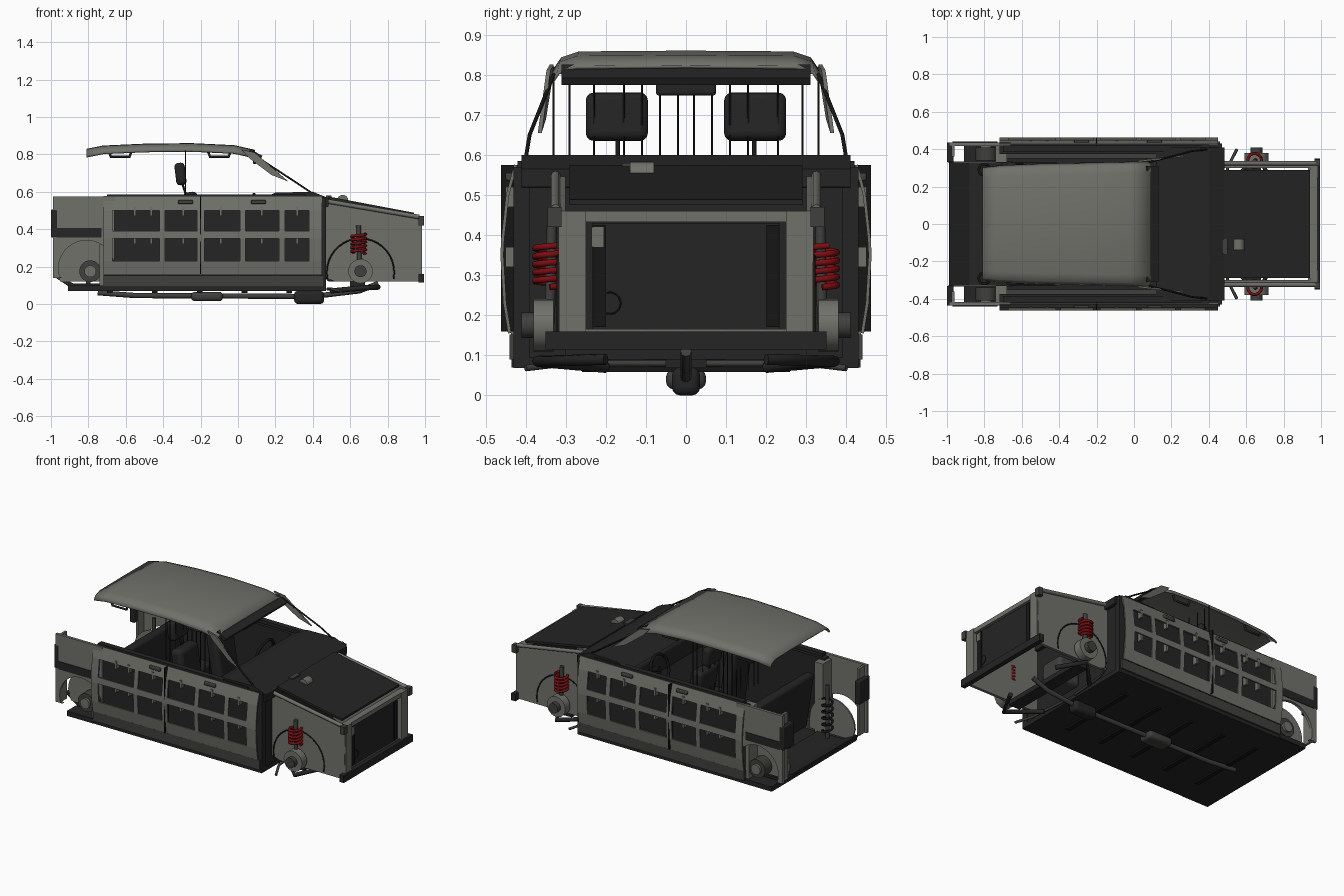
import bpy, bmesh, math
from mathutils import Vector

if "Cube" in bpy.data.objects:
    bpy.data.objects.remove(bpy.data.objects["Cube"], do_unlink=True)

def material(name, c):
    m = bpy.data.materials.new(name)
    m.diffuse_color = (*c, 1)
    m.use_nodes = True
    b = m.node_tree.nodes["Principled BSDF"]
    b.inputs["Base Color"].default_value = (*c, 1)
    b.inputs["Roughness"].default_value = 0.7
    return m

GREY = material("body grey", (0.165, 0.165, 0.147))
MID = material("sill grey", (0.05, 0.05, 0.047))
DARK = material("dark trim", (0.018, 0.018, 0.018))
BLACK = material("black rubber", (0.008, 0.008, 0.008))
RED = material("spring red", (0.2, 0.004, 0.006))

def finish(name, bm, mat, thick=0, bevel=0, smooth=False):
    bmesh.ops.recalc_face_normals(bm, faces=bm.faces)
    me = bpy.data.meshes.new(name)
    bm.to_mesh(me)
    bm.free()
    ob = bpy.data.objects.new(name, me)
    bpy.context.collection.objects.link(ob)
    me.materials.append(mat)
    if thick:
        mod = ob.modifiers.new("thickness", 'SOLIDIFY')
        mod.thickness, mod.offset = thick, 0
    if bevel:
        mod = ob.modifiers.new("bevel", 'BEVEL')
        mod.width, mod.segments = bevel, 3
    if smooth:
        bpy.ops.object.select_all(action='DESELECT')
        ob.select_set(True)
        bpy.context.view_layer.objects.active = ob
        bpy.ops.object.shade_smooth_by_angle(angle=0.7)
    return ob

def box(name, x, y, z, mat, bevel=0, tilt=0):
    bm = bmesh.new()
    bmesh.ops.create_cube(bm, size=1)
    for v in bm.verts:
        v.co = Vector([v.co[i] * (r[1] - r[0]) for i, r in enumerate((x, y, z))])
    ob = finish(name, bm, mat, 0, bevel, bevel > 0)
    ob.location = [(r[0] + r[1]) / 2 for r in (x, y, z)]
    ob.rotation_euler.y = tilt
    return ob

def prism(name, pts, y0, y1, mat, bevel=0):
    """Side profile of x, z points extruded across y."""
    bm = bmesh.new()
    f = bm.faces.new([bm.verts.new((x, y0, z)) for x, z in pts])
    r = bmesh.ops.extrude_face_region(bm, geom=[f])
    for v in r["geom"]:
        if isinstance(v, bmesh.types.BMVert):
            v.co.y = y1
    return finish(name, bm, mat, 0, bevel)

def tube(name, pts, r, mat, cyclic=False):
    cu = bpy.data.curves.new(name, 'CURVE')
    cu.dimensions, cu.bevel_depth, cu.bevel_resolution = '3D', r, 2
    cu.use_fill_caps = True
    sp = cu.splines.new('POLY')
    sp.points.add(len(pts) - 1)
    for p, c in zip(sp.points, pts):
        p.co = (*c, 1)
    sp.use_cyclic_u = cyclic
    cu.materials.append(mat)
    ob = bpy.data.objects.new(name, cu)
    bpy.context.collection.objects.link(ob)
    return ob

def disc(name, x, z, y0, y1, r, mat):
    bm = bmesh.new()
    bmesh.ops.create_cone(bm, cap_ends=True, segments=24, radius1=r, radius2=r, depth=abs(y1 - y0))
    ob = finish(name, bm, mat, smooth=True)
    ob.location, ob.rotation_euler.x = (x, (y0 + y1) / 2, z), math.pi / 2
    return ob

def arc(cx, cz, r, a0, a1, n=20):
    return [(cx + r * math.cos(a0 + (a1 - a0) * i / n), cz + r * math.sin(a0 + (a1 - a0) * i / n))
            for i in range(n + 1)]

def spring(name, x, y, z0, z1, r, wire, mat):
    n = 72
    return tube(name, [(x + r * math.cos(i * math.pi / 7), y + r * math.sin(i * math.pi / 7),
                        z0 + (z1 - z0) * i / n) for i in range(n)], wire, mat)

# Door skin: bowed grid with the window-like openings removed
XS = [-0.72, -0.67, -0.42, -0.39, -0.22, -0.18, 0.01, 0.04, 0.22, 0.25, 0.38, 0.45]
ZS = {0.155: 0.44, 0.23: 0.452, 0.35: 0.459, 0.39: 0.457, 0.5: 0.445, 0.575: 0.425}
def door_skin(name, s):
    bm = bmesh.new()
    rows = [[bm.verts.new((x, s * y, z)) for x in XS] for z, y in ZS.items()]
    for j in range(len(rows) - 1):
        for i in range(len(XS) - 1):
            if j in (1, 3) and i % 2 == 1 and i < 10:
                continue
            bm.faces.new((rows[j][i], rows[j][i + 1], rows[j + 1][i + 1], rows[j + 1][i]))
    finish(name, bm, GREY, 0.008)

# Roof: lengthwise curve with edges dropping toward the sides
bm = bmesh.new()
rows = []
for x, z, w in ((-0.81, 0.825, 0.30), (-0.72, 0.843, 0.31), (-0.5, 0.853, 0.32), (-0.25, 0.856, 0.325),
                (-0.02, 0.845, 0.33), (0.09, 0.82, 0.335)):
    rows.append([bm.verts.new((x, w * t, z - d)) for t, d in
                 ((-1, 0.04), (-0.95, 0.016), (-0.82, 0.002), (0, 0), (0.82, 0.002), (0.95, 0.016), (1, 0.04))])
for a, b in zip(rows, rows[1:]):
    for i in range(6):
        bm.faces.new((a[i], a[i + 1], b[i + 1], b[i]))
finish("roof", bm, GREY, 0.008, smooth=True)
box("roof_front_rail", (0.06, 0.13), (-0.31, 0.31), (0.79, 0.81), DARK, tilt=0.5)
box("rear_view_mirror", (0.08, 0.1), (-0.075, 0.075), (0.748, 0.79), DARK, 0.008)

# Floor and underside
prism("floor", [(-0.91, 0.068), (0.47, 0.068), (0.47, 0.095), (-0.91, 0.095)], -0.43, 0.43, DARK)
prism("trunk_floor", [(-0.99, 0.15), (-0.9, 0.09), (-0.7, 0.09), (-0.7, 0.11), (-0.88, 0.11), (-0.99, 0.165)],
      -0.33, 0.33, DARK)
box("center_tunnel", (-0.7, 0.45), (-0.06, 0.06), (0.09, 0.2), DARK)
box("muffler", (-0.25, -0.08), (-0.05, 0.05), (0.015, 0.065), MID, 0.02)
box("front_muffler", (0.3, 0.46), (-0.035, 0.035), (0.0, 0.07), DARK, 0.02)
tube("exhaust_pipe", [(-0.75, 0, 0.06), (-0.55, 0, 0.045), (0.4, 0, 0.04), (0.65, 0, 0.07), (0.75, 0, 0.11)],
     0.014, MID)
for i in range(5):
    box("floor_rib", (-0.7 + i * 0.24, -0.67 + i * 0.24), (-0.26, 0.26), (0.058, 0.07), BLACK)

# Cowl, dashboard and firewall
prism("cowl", [(0.12, 0.56), (0.2, 0.595), (0.4, 0.6), (0.485, 0.565), (0.485, 0.52), (0.2, 0.5)], -0.41, 0.41, DARK)
box("dashboard", (0.12, 0.28), (-0.37, 0.37), (0.42, 0.55), DARK, 0.02)
box("firewall", (0.44, 0.465), (-0.42, 0.42), (0.09, 0.56), DARK)
box("cowl_vent", (0.47, 0.5), (-0.16, -0.08), (0.56, 0.58), MID)

# Engine bay: hood, radiator and front frame
prism("hood", [(0.48, 0.575), (0.94, 0.488), (0.94, 0.475), (0.48, 0.56)], -0.29, 0.29, DARK)
disc("hood_dent", 0.56, 0.553, -0.14, -0.08, 0.03, GREY)
box("radiator", (0.94, 0.965), (-0.235, 0.235), (0.165, 0.43), DARK)
box("radiator_top_frame", (0.94, 0.98), (-0.31, 0.31), (0.432, 0.46), GREY)
box("radiator_bottom_frame", (0.93, 0.97), (-0.31, 0.31), (0.15, 0.166), GREY)
box("bumper_beam", (0.965, 0.995), (-0.35, 0.35), (0.115, 0.16), DARK)
for y in (-0.215, 0.215):
    box("radiator_bracket", (0.964, 0.97), (y - 0.016, y + 0.016), (0.17, 0.425), BLACK)
box("radiator_label", (0.965, 0.972), (-0.236, -0.206), (0.37, 0.42), GREY)
tube("radiator_ring", [(0.967, y, z) for y, z in arc(-0.19, 0.23, 0.027, 0, 6.0)], 0.002, BLACK, True)
box("subframe_beam", (0.6, 0.68), (-0.3, 0.3), (0.09, 0.12), DARK)
box("gearbox", (0.47, 0.62), (-0.08, 0.08), (0.12, 0.28), MID, 0.02)

# Rear partition bars
for y in (-0.33, -0.29, -0.23, -0.155, -0.11, -0.065, -0.02, 0.02, 0.065, 0.11, 0.155, 0.23, 0.29, 0.33):
    tube("partition_bar", [(-0.28, y, 0.3), (-0.28, y, 0.82)], 0.0025, BLACK)
box("rear_seat_base", (-0.6, -0.4), (-0.33, 0.33), (0.1, 0.26), DARK, 0.02)
box("rear_seat_back", (-0.66, -0.6), (-0.33, 0.33), (0.12, 0.48), DARK, 0.02, -0.15)

for s, side in ((1, "left"), (-1, "right")):
    def sy(a, b):
        return tuple(sorted((s * a, s * b)))
    # Doors and sills
    door_skin(side + "_door_skin", s)
    box(side + "_door_liner", (-0.72, 0.44), sy(0.375, 0.422), (0.1, 0.56), DARK)
    box(side + "_sill", (-0.72, 0.46), sy(0.35, 0.44), (0.09, 0.152), MID)
    prism(side + "_rear_sill", [(-0.91, 0.07), (-0.72, 0.07), (-0.72, 0.1), (-0.91, 0.1)], s * 0.34, s * 0.435, DARK)
    box(side + "_hinge_post", (0.4, 0.47), sy(0.39, 0.43), (0.09, 0.57), DARK)
    box(side + "_door_gap", (-0.203, -0.197), sy(0.4, 0.462), (0.16, 0.575), BLACK)
    for x in (-0.56, -0.47, -0.3, -0.1, 0.12, 0.31):
        for z in (0.32, 0.47):
            box(side + "_door_clip", (x, x + 0.014), sy(0.42, 0.45), (z, z + 0.05), GREY)
    for x in (-0.27, 0.12):
        box(side + "_door_handle", (x - 0.05, x + 0.03), sy(0.425, 0.45), (0.535, 0.555), MID, 0.005)
    box(side + "_window_seal", (-0.7, 0.36), sy(0.385, 0.42), (0.565, 0.585), DARK)

    # Rear quarter with wheel arch, lamp, hub and spring
    quarter = [(-0.99, 0.575), (-0.99, 0.14), (-0.94, 0.14)] + arc(-0.81, 0.19, 0.15, math.pi + 0.3, 0.15)
    prism(side + "_rear_quarter", quarter + [(-0.66, 0.15), (-0.66, 0.575)], s * 0.418, s * 0.436, GREY)
    box(side + "_rear_arch_trim", (-0.97, -0.73), sy(0.425, 0.44), (0.355, 0.405), DARK)
    prism(side + "_rear_wheel_well", [(-0.95, 0.12)] + arc(-0.81, 0.19, 0.16, math.pi, 0) + [(-0.65, 0.12)],
          s * 0.325, s * 0.335, GREY)
    box(side + "_tail_lamp", (-1.0, -0.965), sy(0.33, 0.437), (0.355, 0.505), DARK, 0.006)
    box(side + "_rear_corner", (-0.975, -0.96), sy(0.36, 0.43), (0.14, 0.57), GREY)
    disc(side + "_rear_hub", -0.79, 0.175, s * 0.34, s * 0.41, 0.058, MID)
    disc(side + "_rear_hub_cap", -0.79, 0.175, s * 0.41, s * 0.425, 0.032, GREY)
    spring(side + "_rear_spring", -0.8, s * 0.29, 0.15, 0.36, 0.03, 0.007, BLACK)
    tube(side + "_rear_damper", [(-0.8, s * 0.29, 0.1), (-0.8, s * 0.29, 0.45)], 0.012, MID)
    box(side + "_rear_post", (-0.74, -0.68), sy(0.33, 0.42), (0.1, 0.55), GREY)

    # Front pillars, grab handles and seats
    prism(side + "_front_pillar", [(0.06, 0.825), (0.13, 0.81), (0.31, 0.655), (0.22, 0.69), (0.1, 0.78)],
          s * 0.325, s * 0.335, GREY).rotation_euler.z = s * 0.12
    tube(side + "_pillar_seal", [(0.08, s * 0.33, 0.8), (0.31, s * 0.39, 0.65), (0.4, s * 0.4, 0.59)], 0.005, BLACK)
    for x in (-0.63, -0.1):
        tube(side + "_grab_handle", [(x - 0.06, s * 0.3, 0.815), (x - 0.05, s * 0.3, 0.787),
                                     (x + 0.05, s * 0.3, 0.787), (x + 0.06, s * 0.3, 0.815)], 0.007, DARK)
    box(side + "_seat_cushion", (-0.22, 0.06), sy(0.08, 0.27), (0.14, 0.25), DARK, 0.025)
    box(side + "_seat_back", (-0.27, -0.19), sy(0.08, 0.27), (0.2, 0.6), DARK, 0.025, -0.15)
    box(side + "_headrest", (-0.335, -0.28), sy(0.095, 0.25), (0.635, 0.755), DARK, 0.02, -0.12)
    tube(side + "_headrest_stem", [(-0.3, s * 0.17, 0.65), (-0.27, s * 0.17, 0.56)], 0.006, BLACK)

    # Inner fender with arch seam
    prism(side + "_inner_fender", [(0.465, 0.55), (0.465, 0.14), (0.52, 0.12), (0.975, 0.12), (0.985, 0.46)],
          s * 0.3, s * 0.318, GREY)
    tube(side + "_arch_seam", [(x, s * 0.319, z) for x, z in arc(0.655, 0.17, 0.18, -0.2, math.pi + 0.2)],
         0.004, BLACK)
    tube(side + "_fender_rail", [(0.47, s * 0.325, 0.55), (0.97, s * 0.325, 0.465)], 0.012, GREY)
    box(side + "_front_post", (0.94, 0.985), sy(0.25, 0.315), (0.15, 0.46), GREY)
    box(side + "_fender_bracket", (0.965, 0.995), sy(0.31, 0.345), (0.42, 0.47), MID)
    # Front suspension
    disc(side + "_front_hub", 0.655, 0.175, s * 0.33, s * 0.38, 0.065, GREY)
    disc(side + "_front_hub_cap", 0.655, 0.175, s * 0.38, s * 0.41, 0.032, MID)
    spring(side + "_front_spring", 0.645, s * 0.34, 0.27, 0.375, 0.037, 0.008, RED)
    tube(side + "_front_strut", [(0.65, s * 0.34, 0.18), (0.645, s * 0.335, 0.42)], 0.013, MID)
    tube(side + "_lower_arm", [(0.5, s * 0.2, 0.07), (0.66, s * 0.37, 0.085), (0.75, s * 0.2, 0.09)], 0.014, DARK)
    tube(side + "_sway_bar", [(0.48, s * 0.05, 0.08), (0.5, s * 0.3, 0.08), (0.55, s * 0.4, 0.068)], 0.008, MID)

# Steering wheel
ring = [(0.06 + 0.3 * (z - 0.5), y, z) for y, z in arc(0.18, 0.5, 0.085, 0, 5.98)]
tube("steering_wheel", ring, 0.009, BLACK, True)
tube("steering_column", [(0.06, 0.18, 0.5), (0.2, 0.18, 0.45)], 0.016, BLACK)
